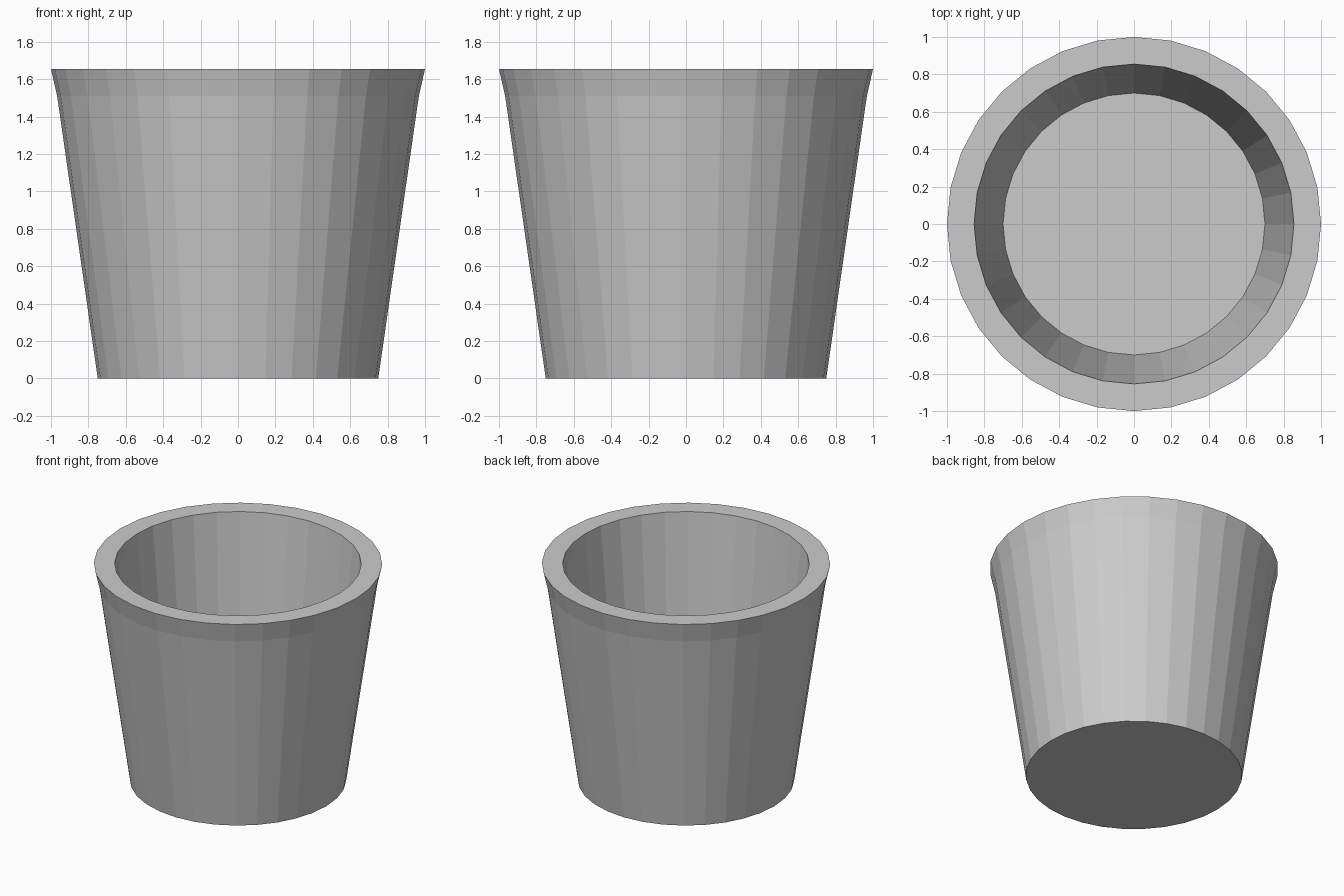
import bpy, bmesh
from math import cos, sin, tau

if "Cube" in bpy.data.objects:
    bpy.data.objects.remove(bpy.data.objects["Cube"])

SIDES = 32
# (radius, height) from the base, up the outside, over the rim, down the inside
PROFILE = [(0.75, 0.0), (0.967, 1.51), (1.0, 1.655), (0.855, 1.655), (0.70, 0.15)]


def ring(bm, radius, z):
    return [bm.verts.new((radius * cos(tau * i / SIDES), radius * sin(tau * i / SIDES), z))
            for i in range(SIDES)]


# Tapered pot: bridged rings, closed by the base and the inner floor
bm = bmesh.new()
rings = [ring(bm, r, z) for r, z in PROFILE]
for a, b in zip(rings, rings[1:]):
    for i in range(SIDES):
        j = (i + 1) % SIDES
        bm.faces.new((a[i], a[j], b[j], b[i]))
bm.faces.new(rings[0][::-1])
bm.faces.new(rings[-1])
bmesh.ops.recalc_face_normals(bm, faces=bm.faces)

mesh = bpy.data.meshes.new("pot")
bm.to_mesh(mesh)
bm.free()
bpy.context.collection.objects.link(bpy.data.objects.new("pot", mesh))
